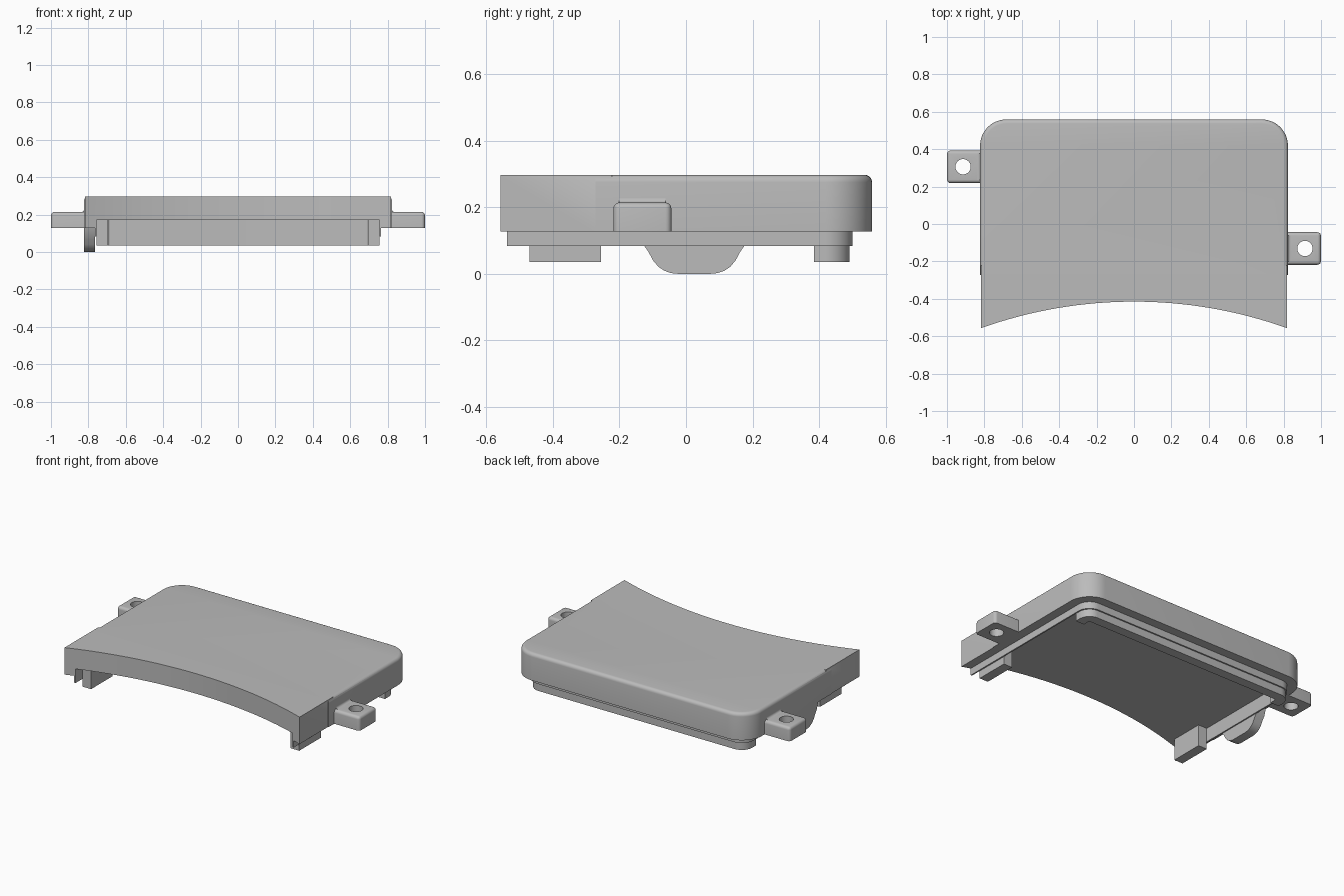
import bpy, bmesh, math

old = bpy.data.objects.get("Cube")
if old:
    bpy.data.objects.remove(old, do_unlink=True)

GREY = (0.5, 0.5, 0.5, 1)
grey = bpy.data.materials.new("plain grey")
grey.use_nodes = True
grey.diffuse_color = GREY
grey.node_tree.nodes["Principled BSDF"].inputs["Base Color"].default_value = GREY

BASE, TOP, FLOOR, LIP, FOOT = 0.127, 0.297, 0.171, 0.083, 0.035
HALF, BACK, SPLIT = 0.823, 0.559, -0.272
CORNER = 0.14


def finish(name, bm):
    bmesh.ops.recalc_face_normals(bm, faces=bm.faces)
    mesh = bpy.data.meshes.new(name)
    bm.to_mesh(mesh)
    bm.free()
    mesh.materials.append(grey)
    ob = bpy.data.objects.new(name, mesh)
    bpy.context.collection.objects.link(ob)
    return ob


def prism(name, pts, lo, hi, side=False, select=None, width=0.02):
    """Extrude an outline along z (or along x if side) and round selected edges."""
    bm = bmesh.new()
    verts = [bm.verts.new((lo, a, b) if side else (a, b, lo)) for a, b in pts]
    face = bm.faces.new(verts)
    new = bmesh.ops.extrude_face_region(bm, geom=[face])["geom"]
    shift = (hi - lo, 0, 0) if side else (0, 0, hi - lo)
    bmesh.ops.translate(bm, vec=shift, verts=[v for v in new if isinstance(v, bmesh.types.BMVert)])
    if select:
        edges = [e for e in bm.edges if select(e.verts[0].co, e.verts[1].co)]
        bmesh.ops.bevel(bm, geom=edges, offset=width, segments=5, profile=0.5, affect='EDGES')
    return finish(name, bm)


def box(name, x0, x1, y0, y1, z0, z1, **kw):
    return prism(name, [(x0, y0), (x1, y0), (x1, y1), (x0, y1)], z0, z1, **kw)


def boolean(ob, cutter, operation):
    mod = ob.modifiers.new(operation.lower(), 'BOOLEAN')
    mod.operation, mod.object, mod.solver = operation, cutter, 'EXACT'
    bpy.context.view_layer.objects.active = ob
    bpy.ops.object.modifier_apply(modifier=mod.name)
    bpy.data.objects.remove(cutter, do_unlink=True)


def smooth(ob):
    bpy.ops.object.select_all(action='DESELECT')
    ob.select_set(True)
    bpy.context.view_layer.objects.active = ob
    bpy.ops.object.shade_smooth_by_angle(angle=math.radians(30))


def rounded_back(inset, steps=12):
    """Back edge with two round corners, running from +x to -x."""
    r, x, y = CORNER - inset, HALF - inset, BACK - inset
    right = [(x - r + r * math.cos(t), y - r + r * math.sin(t))
             for t in (math.pi / 2 * i / steps for i in range(steps + 1))]
    return right + [(-a, b) for a, b in reversed(right)]


def front_arc(half, steps=32):
    """Concave front edge, running from -x to +x."""
    radius = 2.43
    xs = [-half + 2 * half * i / steps for i in range(steps + 1)]
    return [(x, -0.415 - radius + math.sqrt(radius ** 2 - x * x)) for x in xs]


# Housing: rounded rear block joined to a plain front section
def top_rim(a, b):
    return a.z > TOP - 0.001 and b.z > TOP - 0.001 and max(a.y, b.y) > SPLIT + 0.001


housing = prism("housing", [(-HALF, SPLIT), (HALF, SPLIT)] + rounded_back(0),
                BASE, TOP, select=top_rim, width=0.022)
front = prism("front_section",
              front_arc(0.819) + [(0.819, SPLIT + 0.05), (-0.819, SPLIT + 0.05)], BASE, TOP)
boolean(housing, front, 'UNION')

# Locating lip under the housing, following the front curve
lip = prism("locating_lip", front_arc(0.765) + rounded_back(HALF - 0.765), LIP, BASE + 0.02)
boolean(housing, lip, 'UNION')

# Shallow pocket open to the front
pocket = prism("pocket_cutter", [(-0.756, -0.8), (0.756, -0.8)] + rounded_back(HALF - 0.756),
               0, FLOOR)
boolean(housing, pocket, 'DIFFERENCE')
smooth(housing)

# Rear ridge wrapping both back corners inside the pocket
outer = rounded_back(HALF - 0.756)
inner = rounded_back(HALF - 0.695)
ridge = prism("rear_ridge", [(0.756, 0.384)] + outer + [(-0.756, 0.384), (-0.695, 0.384)]
              + inner[::-1] + [(0.695, 0.384)], FOOT, FLOOR)
smooth(ridge)

# Front guide blocks
for label, s in (("left", 1), ("right", -1)):
    x0, x1 = sorted((0.695 * s, 0.756 * s))
    box(label + "_front_guide", x0, x1, -0.47, -0.255, FOOT, FLOOR)

# Screw ears with through holes and a small flared root
for label, s, cy in (("left", 1, -0.131), ("right", -1, 0.306)):
    tip = s * 0.999
    x0, x1 = sorted((s * 0.80, tip))

    def outside(a, b):
        at_tip = abs(a.x - tip) < 0.001 and abs(b.x - tip) < 0.001
        on_top = a.z > 0.21 and b.z > 0.21
        upright = at_tip and abs(a.z - b.z) > 0.01
        return upright or (on_top and (at_tip or abs(a.x - b.x) > 0.01))

    ear = box(label + "_screw_ear", x0, x1, cy - 0.087, cy + 0.087, BASE, 0.214,
              select=outside, width=0.018)
    hole = prism("hole_cutter", [(s * 0.914 + 0.041 * math.cos(t), cy + 0.041 * math.sin(t))
                                 for t in (math.tau * i / 32 for i in range(32))], 0, 0.4)
    boolean(ear, hole, 'DIFFERENCE')
    smooth(ear)

    # Cove fillet along the top of the root
    r = 0.014
    cove = [(s * (HALF + r - r * math.cos(t)), 0.214 + r - r * math.sin(t))
            for t in (math.pi / 2 * i / 6 for i in range(7))]
    bm = bmesh.new()
    loop = [bm.verts.new((x, cy - 0.07, z)) for x, z in cove + [(s * (HALF - 0.005), 0.21)]]
    out = bmesh.ops.extrude_face_region(bm, geom=[bm.faces.new(loop)])["geom"]
    bmesh.ops.translate(bm, vec=(0, 0.14, 0),
                        verts=[v for v in out if isinstance(v, bmesh.types.BMVert)])
    smooth(finish(label + "_ear_fillet", bm))

# Hanging finger tab on the right side
half_tab = [(0.165, BASE), (0.152, 0.086), (0.138, 0.066), (0.124, 0.04),
            (0.108, 0.021), (0.09, 0.009), (0.07, 0.002), (0.05, 0)]
tab = prism("finger_tab", [(0.025 + a, z) for a, z in half_tab]
            + [(0.025 - a, z) for a, z in reversed(half_tab)], -HALF, -0.764, side=True)
smooth(tab)
